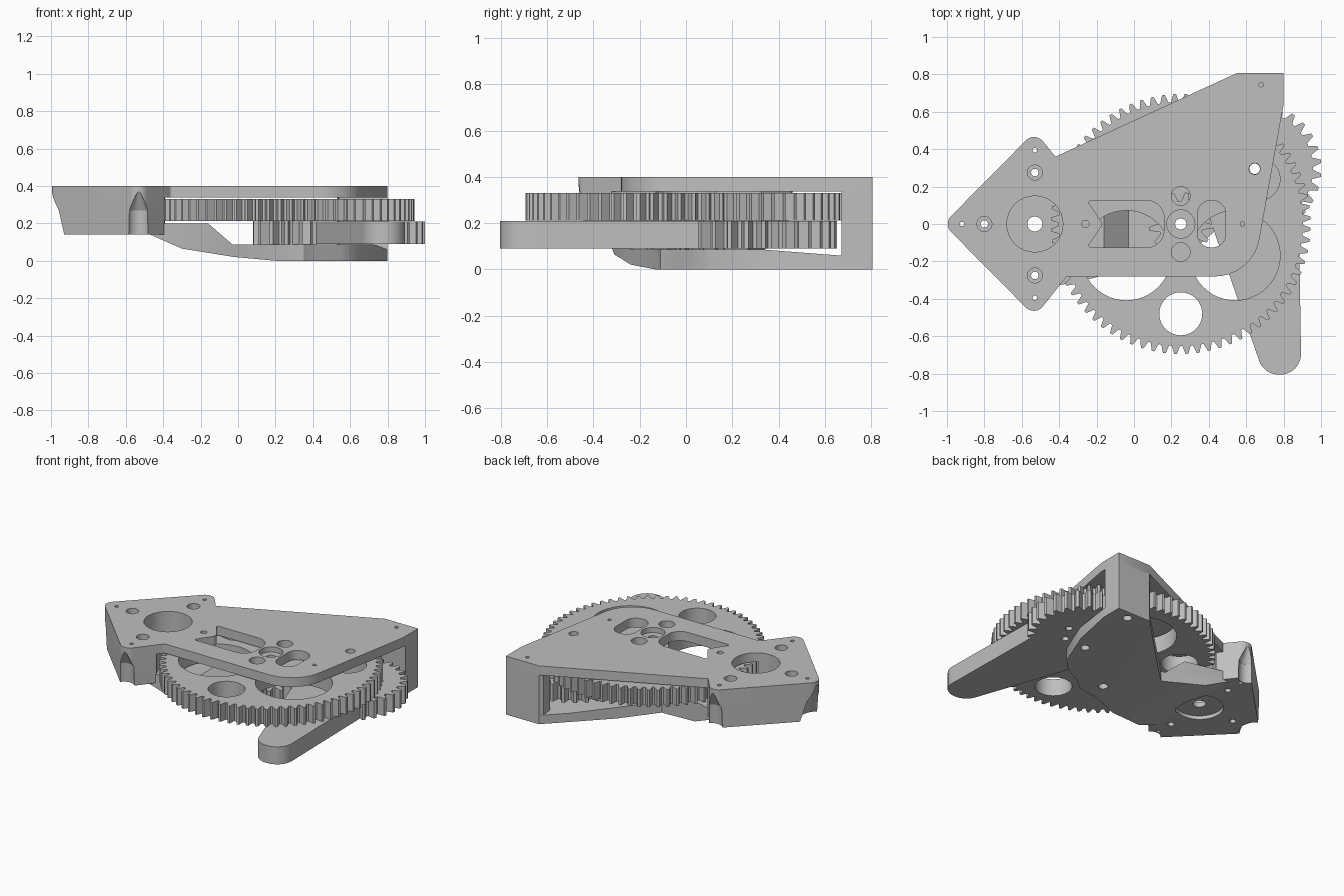
import bpy, bmesh, math
from mathutils import Vector

if "Cube" in bpy.data.objects:
    bpy.data.objects.remove(bpy.data.objects["Cube"])

grey = bpy.data.materials.new("plain_grey")
grey.use_nodes = True
tone = (0.52, 0.52, 0.52, 1)
grey.diffuse_color = tone
grey.node_tree.nodes["Principled BSDF"].inputs["Base Color"].default_value = tone


def rounded(corners, steps=8):
    """Fillet a polygon; corners are (x, y, radius)."""
    out = []
    for i, (x, y, r) in enumerate(corners):
        p = Vector((x, y))
        if r == 0:
            out.append((x, y))
            continue
        a = (Vector(corners[i - 1][:2]) - p).normalized()
        b = (Vector(corners[(i + 1) % len(corners)][:2]) - p).normalized()
        half = a.angle(b) / 2
        centre = p + (a + b).normalized() * (r / math.sin(half))
        start = p + a * (r / math.tan(half)) - centre
        end = p + b * (r / math.tan(half)) - centre
        for k in range(steps + 1):
            d = start.lerp(end, k / steps).normalized() * r
            out.append(tuple(centre + d))
    return out


def circle(x, y, r, n=48):
    return [(x + r * math.cos(math.tau * i / n), y + r * math.sin(math.tau * i / n)) for i in range(n)]


def gear_outline(x, y, tip, root, teeth, phase=0):
    pts = []
    for i in range(teeth):
        for f, r in ((0, root), (0.16, root), (0.42, tip), (0.66, tip), (0.92, root)):
            a = math.tau * (i + f + phase) / teeth
            pts.append((x + r * math.cos(a), y + r * math.sin(a)))
    return pts


def add_prism(bm, pts, lo, hi, side=False, scale_to=None):
    """Extrude an outline along z, or along y when side is set."""
    def place(p, h):
        return (p[0], h, p[1]) if side else (p[0], p[1], h)
    top = scale_to or pts
    a = [bm.verts.new(place(p, lo)) for p in pts]
    b = [bm.verts.new(place(p, hi)) for p in top]
    faces = [bm.faces.new(a), bm.faces.new(b)]
    for i in range(len(a)):
        j = (i + 1) % len(a)
        faces.append(bm.faces.new((a[i], a[j], b[j], b[i])))
    bmesh.ops.recalc_face_normals(bm, faces=faces)


def make(name, *prisms):
    bm = bmesh.new()
    for p in prisms:
        add_prism(bm, *p)
    me = bpy.data.meshes.new(name)
    bm.to_mesh(me)
    bm.free()
    ob = bpy.data.objects.new(name, me)
    bpy.context.collection.objects.link(ob)
    me.materials.append(grey)
    return ob


def combine(ob, operation, *prisms):
    tool = make("cutter", *prisms)
    tool.hide_render = True
    mod = ob.modifiers.new("shape", "BOOLEAN")
    mod.operation, mod.object, mod.solver = operation, tool, "EXACT"
    mod.use_self = True
    bpy.context.view_layer.objects.active = ob
    bpy.ops.object.modifier_apply(modifier=mod.name)
    bpy.data.objects.remove(tool)


def hole(x, y, r, lo=-0.1, hi=0.5):
    return (circle(x, y, r, 32), lo, hi)


PLATE_Z, TOP_Z = 0.337, 0.4
hub = (0.25, 0)
axle = (0.645, 0.295)
motor = (-0.53, 0)

# Top plate with its slots, bores and screw holes
top_plate = make("top_plate", (rounded([
    (-1.02, 0, 0.06), (-0.53, -0.495, 0.06), (-0.36, -0.28, 0.02), (0.635, -0.28, 0.24),
    (0.8, 0.64, 0), (0.8, 0.807, 0), (0.55, 0.807, 0), (-0.42, 0.36, 0), (-0.53, 0.495, 0.06)]),
    PLATE_Z, TOP_Z))
cuts = [hole(*motor, 0.15), hole(*hub, 0.03), hole(*hub, 0.075, 0.365),
        hole(0.25, 0.15, 0.05), hole(0.25, -0.15, 0.05), hole(*axle, 0.03),
        hole(0.68, 0.745, 0.012), hole(0.58, 0, 0.012), hole(-0.26, 0, 0.02)]
cuts.append((rounded([(-0.25, 0.125, 0.01), (-0.165, 0, 0.03), (-0.25, -0.125, 0.01),
                      (0.16, -0.125, 0.09), (0.16, 0.125, 0.09)]), 0.3, 0.5))
cuts.append((rounded([(0.34, -0.125, 0.07), (0.49, -0.125, 0.07),
                      (0.49, 0.125, 0.07), (0.34, 0.125, 0.07)]), 0.3, 0.5))
screws = [(-0.8, 0), (-0.53, 0.275), (-0.53, -0.275)]
pins = [(-0.92, 0), (-0.53, 0.395), (-0.53, -0.395)]
for s in screws:
    cuts += [hole(*s, 0.02), hole(*s, 0.04, 0.36)]
cuts += [hole(*p, 0.012) for p in pins]
combine(top_plate, "DIFFERENCE", *cuts)

# Motor mount block with pocket, gear clearance and screw holes
motor_mount = make("motor_mount", (rounded([
    (-1.02, 0, 0.06), (-0.53, -0.495, 0.06), (-0.36, -0.28, 0), (-0.36, 0.29, 0),
    (-0.42, 0.36, 0), (-0.53, 0.495, 0.06)]), 0.14, PLATE_Z))
combine(motor_mount, "DIFFERENCE", (circle(*hub, 0.72, 96), 0.2, 0.45),
        hole(*motor, 0.15, 0.2), hole(*motor, 0.04), hole(*motor, 0.15, 0.0, 0.165))
combine(motor_mount, "DIFFERENCE", *[hole(*s, 0.02) for s in screws],
        *[hole(*p, 0.012) for p in pins])

# Two-stage scallops at the mount corners, running into the plate edge
for x, y, wide, narrow in [(-1, 0, 0.12, 0.075), (-0.53, 0.475, 0.065, 0.06),
                           (-0.53, -0.475, 0.065, 0.06)]:
    low, mid, tip = (circle(x, y, r, 32) for r in (wide, narrow, 0.01))
    combine(motor_mount, "DIFFERENCE", (low, 0.13, 0.27, False, mid))
    for part in (motor_mount, top_plate):
        combine(part, "DIFFERENCE", (mid, 0.269, 0.372, False, tip))

# Lower bracket: side profile trimmed to its plan outline
lower_bracket = make("lower_bracket", ([
    (-0.5, 0.14), (-0.47, 0.14), (-0.3, 0.065), (-0.02, 0.02), (0.2, 0), (0.9, 0), (0.9, 0.087),
    (-0.03, 0.087), (-0.16, 0.2), (-0.5, 0.2)], -1, 1, True))
combine(lower_bracket, "INTERSECT", ([
    (0.8, 0.807), (0.55, 0.807), (0, 0.26), (-0.42, 0.36), (-0.48, 0.36), (-0.48, -0.34),
    (-0.3, -0.31), (-0.03, -0.24), (0.2, -0.13), (0.35, -0.11), (0.43, -0.04),
    (0.55, 0.02), (0.63, 0.1), (0.74, 0.37), (0.8, 0.66)], -0.1, 0.5))
combine(lower_bracket, "DIFFERENCE", hole(*motor, 0.15, 0.0, 0.165), hole(*hub, 0.03),
        hole(*axle, 0.028), hole(0.68, 0.745, 0.03, -0.1, 0.05))
# Slope its upper face down towards the column
combine(lower_bracket, "DIFFERENCE", (
    [(0, 0.67), (1, 0.67), (1, 1), (0, 1)], 0.06, 0.09, False,
    [(0, 0.28), (1, 0.28), (1, 1), (0, 1)]))

# Corner column joining the two plates
corner_column = make("corner_column", ([
    (0.8, 0.807), (0.55, 0.807), (0.53, 0.785), (0.54, 0.7), (0.8, 0.672)], 0.05, 0.34))

# Large reduction gear with alternating lightening holes
large_gear = make("large_gear", (gear_outline(*hub, 0.695, 0.653, 72), 0.212, 0.33))
cuts = [hole(*hub, 0.03)]
for i in range(3):
    for dist, radius, turn in ((0.336, 0.24, 90), (0.48, 0.115, 30)):
        a = math.radians(turn + 120 * i)
        cuts.append((circle(hub[0] + dist * math.cos(a), dist * math.sin(a), radius), 0.1, 0.5))
combine(large_gear, "DIFFERENCE", *cuts)

# Pinion below the large gear
pinion = make("pinion", (gear_outline(*hub, 0.17, 0.12, 13, 0.3), 0.087, 0.212))
combine(pinion, "DIFFERENCE", hole(*hub, 0.03))

# Output gear with lever arm
output_arm = make("output_arm", (gear_outline(*axle, 0.357, 0.312, 30), 0.09, 0.21))
combine(output_arm, "UNION", (rounded([
    (0.345, 0.2, 0), (0.695, -0.805, 0.11), (0.895, -0.805, 0.11),
    (0.88, 0.1, 0), (0.645, 0.295, 0)]), 0.09, 0.21))
cuts = [hole(*axle, 0.03)]
for i in range(6):
    a = math.tau * i / 6
    cuts.append(hole(axle[0] + 0.13 * math.cos(a), axle[1] + 0.13 * math.sin(a), 0.022, 0, 0.15))
combine(output_arm, "DIFFERENCE", *cuts)

# Smooth the round walls and keep the edges crisp
bpy.ops.object.select_all(action="DESELECT")
for ob in (top_plate, motor_mount, lower_bracket, corner_column, large_gear, pinion, output_arm):
    ob.select_set(True)
    bpy.context.view_layer.objects.active = ob
bpy.ops.object.shade_smooth_by_angle(angle=math.radians(25))
